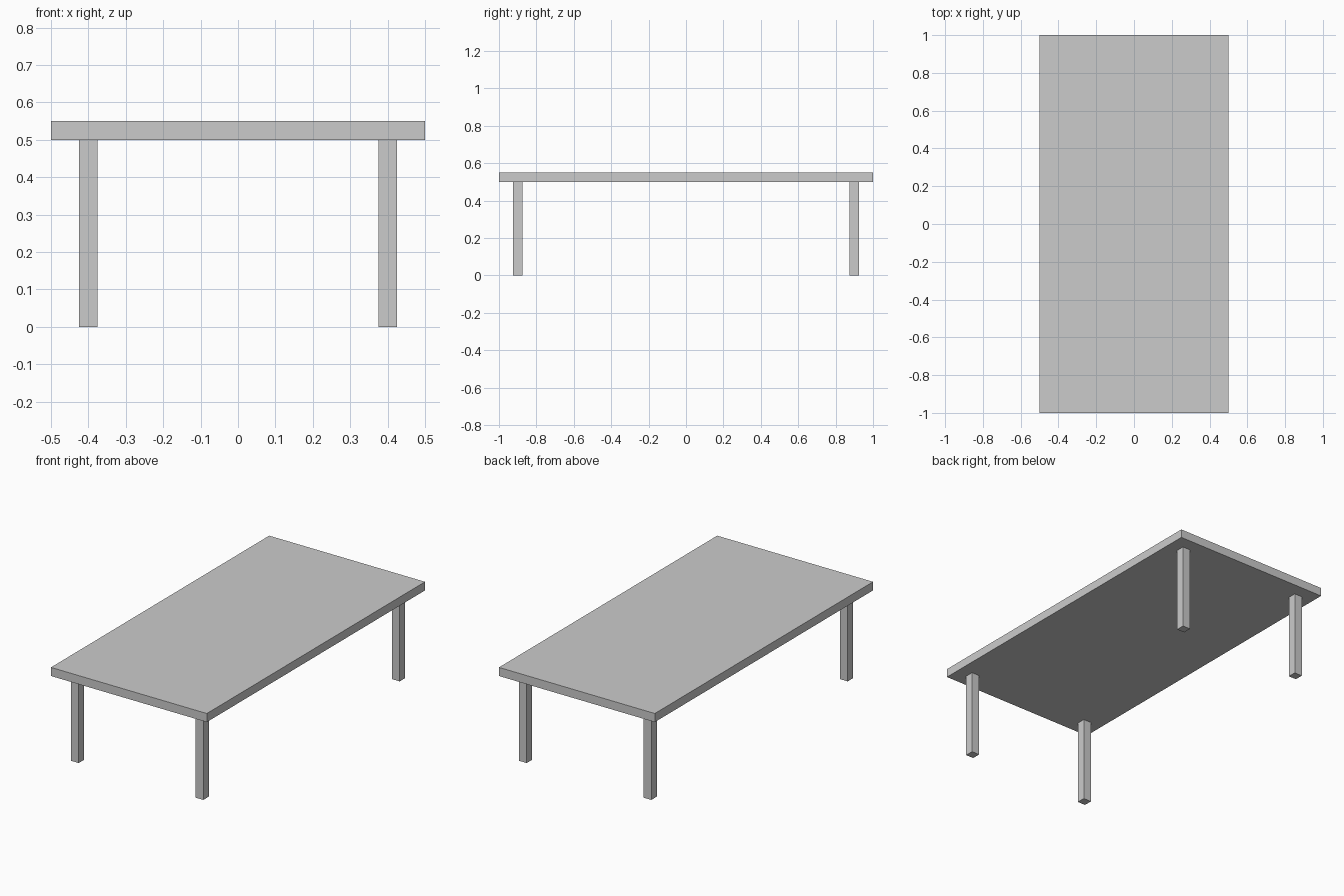
import bpy

if "Cube" in bpy.data.objects:
    bpy.data.objects.remove(bpy.data.objects["Cube"])


def box(name, size, center):
    """Add a flat-faced box with its scale applied to the mesh."""
    bpy.ops.mesh.primitive_cube_add(size=1, location=center)
    obj = bpy.context.object
    obj.name = name
    obj.scale = size
    bpy.ops.object.transform_apply(location=False, rotation=False, scale=True)
    return obj


LEG_HEIGHT = 0.5
LEG_WIDTH = 0.05
TOP_THICKNESS = 0.05

# Table top
box("table_top", (1.0, 2.0, TOP_THICKNESS), (0, 0, LEG_HEIGHT + TOP_THICKNESS / 2))

# Four square legs, inset from the corners
for y_name, y in (("front", -0.9), ("back", 0.9)):
    for x_name, x in (("left", -0.4), ("right", 0.4)):
        box(f"{y_name}_{x_name}_leg", (LEG_WIDTH, LEG_WIDTH, LEG_HEIGHT), (x, y, LEG_HEIGHT / 2))
